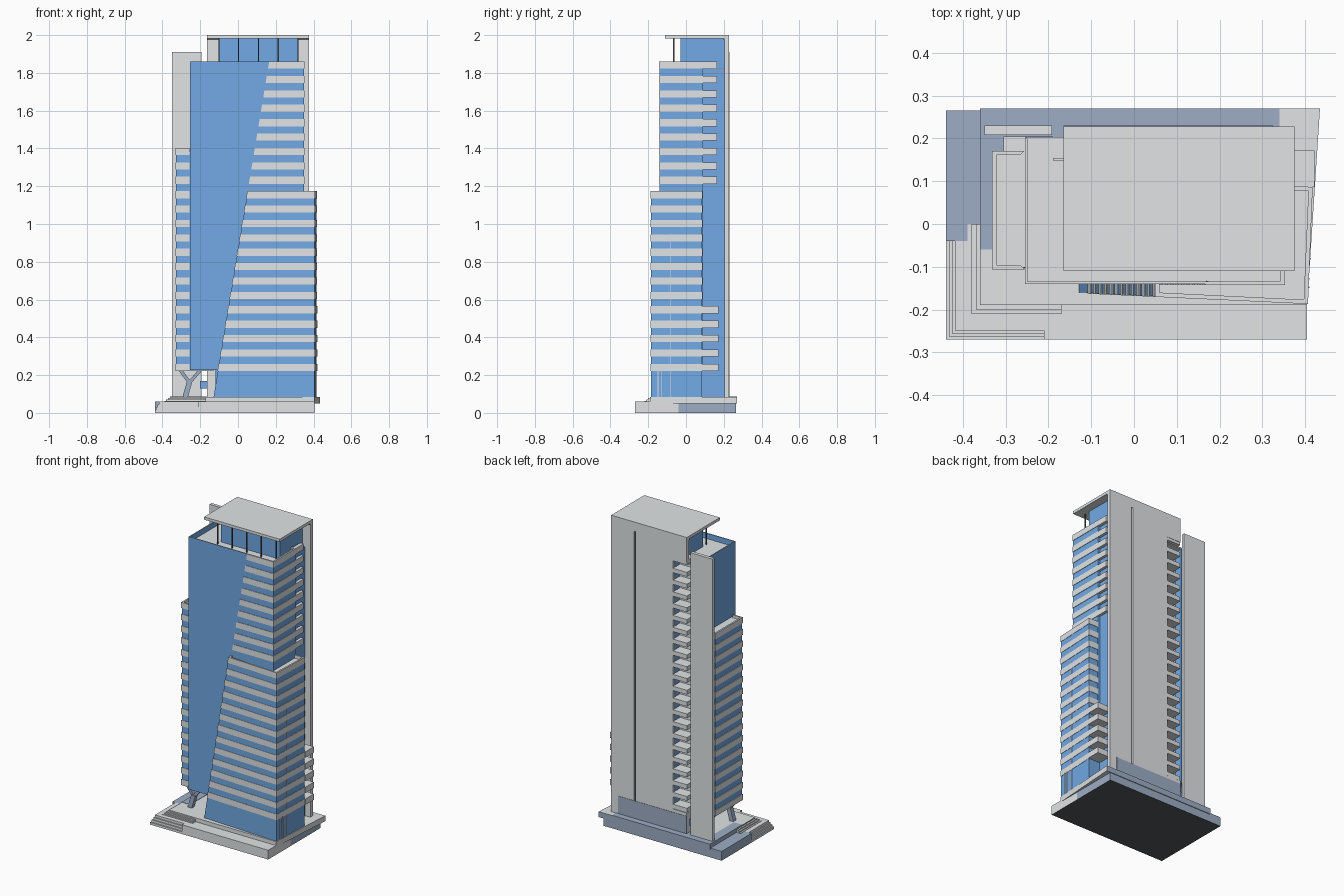
import bpy, bmesh, math
from mathutils import Vector

if "Cube" in bpy.data.objects:
    bpy.data.objects.remove(bpy.data.objects["Cube"])


def material(name, rgb):
    m = bpy.data.materials.new(name)
    m.diffuse_color = (*rgb, 1)
    m.use_nodes = True
    m.node_tree.nodes["Principled BSDF"].inputs["Base Color"].default_value = m.diffuse_color
    return m


GREY = material("pale_concrete", (0.75, 0.775, 0.79))
BLUE = material("blue_glass", (0.168, 0.40, 0.78))
SLATE = material("slate_paving", (0.34, 0.42, 0.56))
DARK = material("dark_metal", (0.09, 0.095, 0.105))

PITCH, BAND, TOP = 0.0762, 0.038, 1.86     # floor rhythm, counted down from the roof


def prism(bm, low, high, z0, z1):
    """Solid between two matching outlines."""
    a = [bm.verts.new((x, y, z0)) for x, y in low]
    b = [bm.verts.new((x, y, z1)) for x, y in high]
    n = len(a)
    bm.faces.new(a[::-1])
    bm.faces.new(b)
    for i in range(n):
        bm.faces.new((a[i], a[(i + 1) % n], b[(i + 1) % n], b[i]))


def rect(x0, x1, y0, y1):
    return [(x0, y0), (x1, y0), (x1, y1), (x0, y1)]


def finish(bm, name, *mats):
    bmesh.ops.recalc_face_normals(bm, faces=bm.faces[:])
    me = bpy.data.meshes.new(name)
    bm.to_mesh(me)
    bm.free()
    for m in mats:
        me.materials.append(m)
    ob = bpy.data.objects.new(name, me)
    bpy.context.collection.objects.link(ob)
    return ob


def solid(name, mat, z0, z1, low, high=None):
    bm = bmesh.new()
    prism(bm, low, high or low, z0, z1)
    return finish(bm, name, mat)


def boxes(name, mat, items):
    """Several boxes in one object: (x0, x1, y0, y1, z0, z1)."""
    bm = bmesh.new()
    for x0, x1, y0, y1, z0, z1 in items:
        r = rect(x0, x1, y0, y1)
        prism(bm, r, r, z0, z1)
    return finish(bm, name, mat)


def paint(ob, mat, rule):
    """Second colour on the faces whose normal fits the rule."""
    ob.data.materials.append(mat)
    for p in ob.data.polygons:
        if rule(p.normal):
            p.material_index = 1


def wall(bm, path, z0, z1, centre, t=0.01):
    """Thin wall along path(z), thickened towards the centre point."""
    def inner(p):
        return tuple(c + math.copysign(t, m - c) for c, m in zip(p, centre))
    lo, hi = path(z0), path(z1)
    for i in range(len(lo) - 1):
        prism(bm, [lo[i], lo[i + 1], inner(lo[i + 1]), inner(lo[i])],
              [hi[i], hi[i + 1], inner(hi[i + 1]), inner(hi[i])], z0, z1)


def bands(name, path, floors, centre):
    bm = bmesh.new()
    for k in floors:
        z = TOP - k * PITCH
        wall(bm, path, z - BAND, z, centre)
    finish(bm, name, GREY)


def parapet(name, path, z0, z1, centre):
    bm = bmesh.new()
    wall(bm, path, z0, z1, centre, 0.006)
    paint(finish(bm, name, BLUE), GREY, lambda n: n.z > 0.9)


def diag(z):
    """x of the sloping line across the front."""
    return -0.13 + 0.295 * (z - 0.08) / 1.78


def front_y(x):
    return -0.16 - 0.025 * (x + 0.13) / 0.535


# --- plinth: front part with a stepped corner, slate rear part, dark underside
bm = bmesh.new()
for i in range(4):
    d, z = 0.007 * i, 0.015 * i
    out = [(-0.44 + d, -0.27 + d), (-0.21, -0.27 + d), (-0.21, -0.27), (0.405, -0.27),
           (0.405, -0.04), (-0.44 + d, -0.04)]
    if i == 0:
        out = rect(-0.44, 0.405, -0.27, -0.04)
    prism(bm, out, out, z, z + 0.015)
front = finish(bm, "plinth_front", GREY)
rear = solid("plinth_rear", SLATE, 0, 0.06, rect(-0.44, 0.405, -0.04, 0.265))
for part in (front, rear):
    paint(part, DARK, lambda n: n.z < -0.9)

# --- terrace with slate back and left faces, and its stairs
terrace = solid("terrace", GREY, 0.05, 0.085, [(-0.36, -0.19), (0.405, -0.19), (0.435, 0.27), (-0.36, 0.27)])
paint(terrace, SLATE, lambda n: n.y > 0.5 or n.x < -0.5)
boxes("terrace_steps", GREY, [(-0.36 - 0.01 * i, -0.17, -0.19 - 0.01 * i, 0.0, 0.055, 0.085 - 0.0075 * i)
                              for i in (1, 2, 3)])
boxes("terrace_paving", SLATE, [(-0.36, 0.34, 0.2, 0.27, 0.084, 0.087),
                                (-0.36, -0.3, -0.06, 0.2, 0.084, 0.087)])

# --- glass body: main block, core, lobby and penthouse
boxes("main_glass_block", BLUE, [(-0.255, 0.35, -0.14, 0.09, 0.228, 1.82),
                                 (-0.255, 0.335, 0.09, 0.15, 0.228, 1.82),
                                 (-0.255, -0.19, 0.15, 0.205, 0.228, 1.82),
                                 (-0.06, 0.335, 0.15, 0.205, 0.085, 1.82)])
boxes("lobby", BLUE, [(-0.12, 0.335, -0.12, 0.19, 0.085, 0.23)])
boxes("lobby_end_wall", GREY, [(-0.165, -0.12, -0.06, 0.2, 0.085, 0.23)])
boxes("entrance_window", BLUE, [(-0.2, -0.165, 0.19, 0.2, 0.13, 0.17)])
boxes("main_roof", GREY, [(-0.254, 0.349, -0.139, 0.089, 1.815, 1.825),
                          (-0.254, 0.33, 0.089, 0.204, 1.815, 1.825)])
boxes("main_soffit", GREY, [(-0.33, -0.13, -0.104, 0.17, 0.222, 0.229)])
parapet("main_parapet", lambda z: [(0.35, 0.09), (0.35, -0.14), (-0.255, -0.14), (-0.255, 0.205)],
        1.82, TOP, (0.05, 0.03))
boxes("penthouse", BLUE, [(-0.1, 0.32, -0.03, 0.205, 1.82, 1.986)])

# --- upper striped corner, starting on the sloping line
bands("upper_floor_bands",
      lambda z: [(diag(z), -0.143), (0.353, -0.143), (0.353, 0.092), (0.33, 0.092)],
      range(9), (0.25, 0.0))


# --- lower front block, its sloping side and stripes
def low_outline(z, e=0.0):
    x = diag(z) - e
    return [(x, front_y(x) - e), (0.405 + e, -0.185 - e), (0.416 + e, 0.085 + e)]


def closed(z):
    return low_outline(z) + [(diag(z), 0.085)]


solid("lower_glass_block", BLUE, 0.085, 1.15, closed(0.085), closed(1.15))
solid("lower_roof", GREY, 1.149, 1.154, closed(1.149), closed(1.154))
parapet("lower_parapet", low_outline, 1.15, 1.174, (0.3, 0.0))
bands("lower_floor_bands",
      lambda z: [(diag(z) - 0.002, -0.139)] + low_outline(z, 0.002) + [(0.335, 0.088)],
      range(9, 22), (0.3, 0.0))
boxes("side_mullions", GREY, [(0.40, 0.4135, -0.083, -0.079, 0.085, 0.95),
                              (0.40, 0.411, -0.13, -0.126, 0.085, 0.226),
                              (0.40, 0.41, -0.15, -0.146, 0.085, 0.226)])

# --- left wing with stripes
boxes("left_wing", BLUE, [(-0.328, -0.25, -0.103, 0.168, 0.228, 1.375),
                          (-0.305, -0.25, 0.168, 0.205, 0.228, 1.375)])
boxes("left_wing_roof", GREY, [(-0.327, -0.255, -0.102, 0.168, 1.37, 1.385),
                               (-0.305, -0.255, 0.168, 0.205, 1.37, 1.385)])
bands("left_wing_bands", lambda z: [(-0.256, -0.106), (-0.332, -0.106), (-0.332, 0.171), (-0.256, 0.171)],
      range(6, 22), (-0.29, 0.03))

# --- rear wall with groove and balcony slot, and the free-standing left slab
Y0, Y1 = 0.203, 0.228
boxes("rear_wall", GREY, [(-0.065, 0.2, Y0, Y1, 0.085, 1.99), (0.212, 0.375, Y0, Y1, 0.085, 1.99),
                          (-0.165, -0.065, Y0, Y1, 1.84, 1.99), (-0.165, -0.065, Y0, Y1, 0.085, 0.22),
                          (-0.165, -0.06, 0.15, Y0, 0.085, 0.22)])
boxes("rear_groove", DARK, [(0.199, 0.213, Y0, Y1 - 0.012, 0.085, 1.94)])
boxes("rear_groove_cap", GREY, [(0.199, 0.213, Y0, Y1, 1.94, 1.99)])
boxes("rear_wall_slate_base", SLATE, [(-0.165, 0.325, Y1 - 0.001, Y1 + 0.002, 0.085, 0.2)])
boxes("left_slab", GREY, [(-0.35, -0.192, 0.208, 0.23, 0.085, 1.91)])
boxes("slot_back_wall", GREY, [(-0.19, -0.06, 0.149, 0.154, 0.226, 1.84)])

# --- balconies
levels = [TOP - k * PITCH for k in range(22)]
boxes("rear_balconies", GREY, [(-0.165, -0.065, 0.15, 0.226, z - BAND, z - BAND + 0.028) for z in levels])
boxes("upper_side_balconies", GREY, [(0.33, 0.353, 0.09, 0.165, z - BAND, z) for z in levels[:9]])
boxes("lower_side_balconies", GREY, [(0.33, 0.422, 0.086, 0.172, z - BAND, z) for z in levels[17:]])

# --- roof canopy on posts, dark joint against the rear wall
boxes("roof_canopy", GREY, [(-0.165, 0.375, -0.11, 0.228, 1.982, 2.0)])
boxes("canopy_joint", DARK, [(-0.165, -0.1, 0.198, Y0, 1.974, 1.983), (0.32, 0.375, 0.198, Y0, 1.974, 1.983)])
boxes("canopy_posts", DARK, [(x - 0.003, x + 0.003, -0.068, -0.062, 1.82, 1.983)
                             for x in (-0.1, 0.003, 0.108, 0.213, 0.318)])


# --- forked column under the overhang
def strut(bm, a, b, w):
    a, b = Vector(a), Vector(b)
    q = (b - a).to_track_quat('Z', 'Y').to_matrix()
    ends = [[bm.verts.new(p + q @ Vector((sx * w, sy * w, 0)))
             for sx, sy in ((-1, -1), (1, -1), (1, 1), (-1, 1))] for p in (a, b)]
    bm.faces.new(ends[0][::-1])
    bm.faces.new(ends[1])
    for i in range(4):
        j = (i + 1) % 4
        bm.faces.new((ends[0][i], ends[0][j], ends[1][j], ends[1][i]))


bm = bmesh.new()
strut(bm, (-0.28, -0.08, 0.083), (-0.255, -0.08, 0.17), 0.014)
strut(bm, (-0.257, -0.08, 0.16), (-0.305, -0.08, 0.226), 0.009)
strut(bm, (-0.257, -0.08, 0.16), (-0.2, -0.08, 0.226), 0.009)
finish(bm, "forked_column", SLATE)
